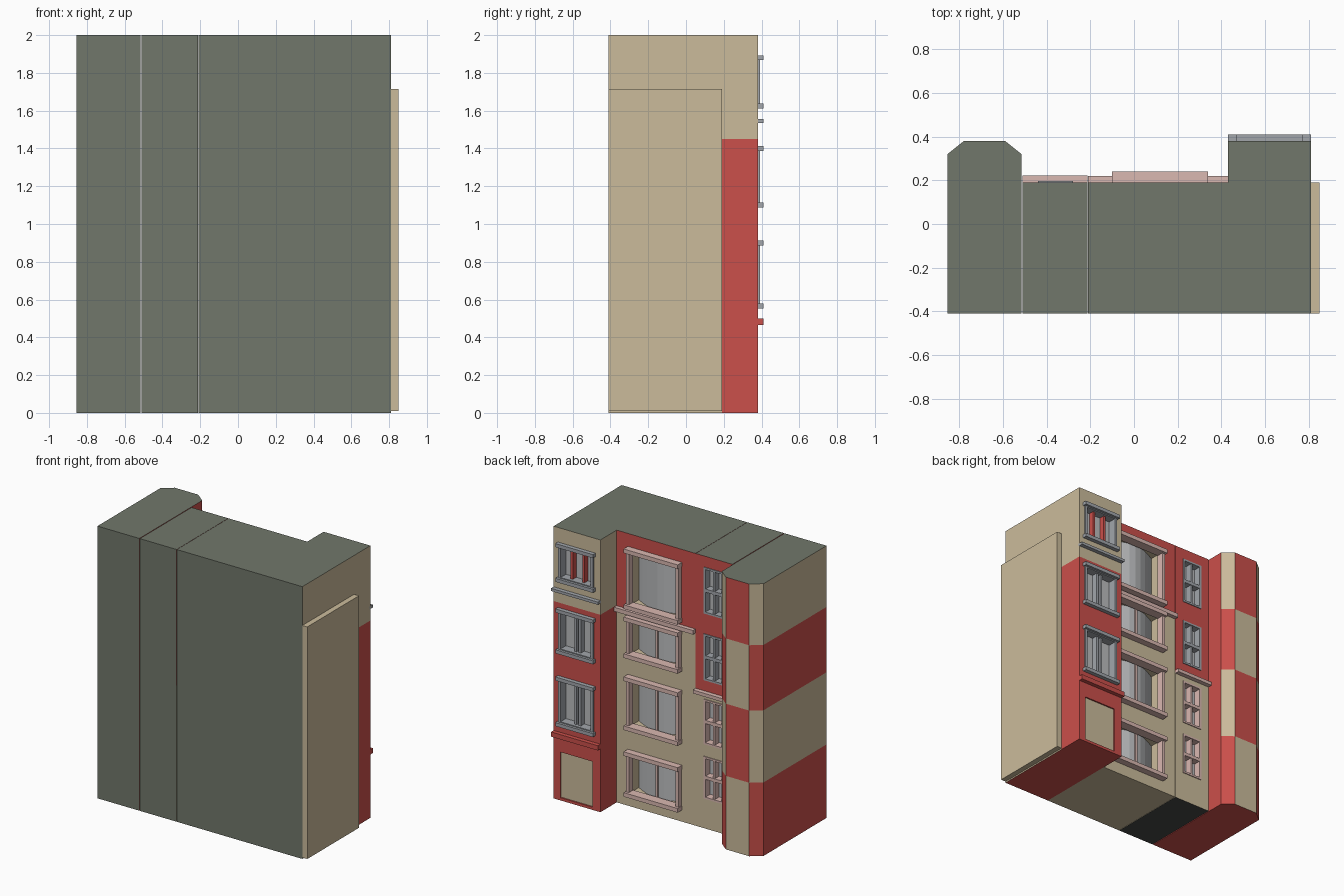
import bpy, bmesh, math
from mathutils import Vector

if "Cube" in bpy.data.objects:
    bpy.data.objects.remove(bpy.data.objects["Cube"])

COL = {
    "cream": (0.60, 0.50, 0.33), "red": (0.60, 0.08, 0.07), "green": (0.165, 0.185, 0.145),
    "pink": (0.70, 0.48, 0.44), "grey": (0.36, 0.38, 0.41), "glass": (0.50, 0.51, 0.52),
    "dark": (0.06, 0.065, 0.06),
}
MATS = {}
for n, c in COL.items():
    MATS[n] = bpy.data.materials.new(n)
    MATS[n].diffuse_color = (*c, 1)


def finish(name, bm, mats):
    bmesh.ops.recalc_face_normals(bm, faces=bm.faces)
    me = bpy.data.meshes.new(name)
    bm.to_mesh(me)
    bm.free()
    for m in mats:
        me.materials.append(MATS[m])
    ob = bpy.data.objects.new(name, me)
    bpy.context.collection.objects.link(ob)
    return ob


def boxes(name, items, mats=()):
    """One object made of boxes given as (x0, x1, y0, y1, z0, z1)."""
    bm = bmesh.new()
    for x0, x1, y0, y1, z0, z1 in items:
        r = bmesh.ops.create_cube(bm, size=1)
        for v in r["verts"]:
            v.co = Vector(((x0 + x1) / 2 + v.co.x * (x1 - x0),
                           (y0 + y1) / 2 + v.co.y * (y1 - y0),
                           (z0 + z1) / 2 + v.co.z * (z1 - z0)))
    return finish(name, bm, mats)


def mass(name, pts, zs, colour, bottom, base):
    """Vertical prism with storey bands; colour(normal, centre, band) names each wall's material."""
    mats = [base] + [m for m in COL if m != base]
    bm = bmesh.new()
    rings = [[bm.verts.new((x, y, z)) for x, y in pts] for z in zs]
    n = len(pts)
    for k in range(len(zs) - 1):
        for i in range(n):
            j = (i + 1) % n
            f = bm.faces.new((rings[k][i], rings[k][j], rings[k + 1][j], rings[k + 1][i]))
            f.normal_update()
            m = "green" if f.normal.y < -0.9 else colour(f.normal, f.calc_center_median(), k)
            f.material_index = mats.index(m)
    bm.faces.new(rings[-1]).material_index = mats.index("green")
    bm.faces.new(rings[0][::-1]).material_index = mats.index(bottom)
    return finish(name, bm, mats)


def cut(ob, holes):
    cutter = boxes("cutter", holes)
    cutter.hide_render = True
    mod = ob.modifiers.new("openings", "BOOLEAN")
    mod.operation, mod.solver, mod.object = "DIFFERENCE", "EXACT", cutter
    bpy.context.view_layer.objects.active = ob
    bpy.ops.object.modifier_apply(modifier=mod.name)
    bpy.data.objects.remove(cutter)


def frame(x0, x1, z0, z1, y0, y1, t):
    return [(x0, x0 + t, y0, y1, z0, z1), (x1 - t, x1, y0, y1, z0, z1),
            (x0 + t, x1 - t, y0, y1, z0, z0 + t), (x0 + t, x1 - t, y0, y1, z1 - t, z1)]


def bow_glass(name, x0, x1, z0, z1, y_edge, bulge, n=8):
    """Outward-bowed pane."""
    bm = bmesh.new()
    cols = []
    for i in range(n + 1):
        t = i / n
        x, y = x0 + (x1 - x0) * t, y_edge + bulge * math.sin(math.pi * t)
        cols.append((bm.verts.new((x, y, z0)), bm.verts.new((x, y, z1))))
    for a, b in zip(cols, cols[1:]):
        bm.faces.new((b[0], a[0], a[1], b[1]))
    ob = finish(name, bm, ["glass"])
    return ob


F, T = 0.19, 0.38      # main facade plane, projecting tower plane

# Bay tower with chamfered corners and checkered storeys
def bay_colour(n, c, k):
    if n.x > 0.95:
        return "red"
    return ("cream", "red")[k % 2] if n.y > 0.95 else ("red", "cream")[k % 2]

mass("bay_tower", [(-0.855, -0.41), (-0.515, -0.41), (-0.515, 0.32), (-0.59, T), (-0.78, T), (-0.855, 0.32)],
     [0, 0.54, 1.07, 1.55, 2], bay_colour, "red", "red")

# Stair section, central section and entrance tower
stair = mass("stair_section", [(-0.51, -0.41), (-0.212, -0.41), (-0.212, F), (-0.51, F)],
             [0, 1.0, 2], lambda n, c, k: ("cream", "red")[k], "dark", "cream")
centre = mass("central_section", [(-0.21, -0.41), (0.43, -0.41), (0.43, F), (-0.21, F)],
              [0, 1.43, 2], lambda n, c, k: ("cream", "red")[k], "cream", "cream")
tower = mass("entrance_tower", [(0.43, -0.41), (0.81, -0.41), (0.81, F), (0.81, T), (0.43, T), (0.43, F)],
             [0, 1.45, 2], lambda n, c, k: "cream" if k or c.y < F - 0.01 else "red", "red", "red")
boxes("side_panel", [(0.81, 0.85, -0.41, F, 0.01, 1.715)], ["cream"])

# Openings
stair_z = [(0.22, 0.53), (0.62, 0.95), (1.09, 1.43), (1.58, 1.92)]
main_z = [(0.10, 0.40), (0.59, 0.95), (1.12, 1.39), (1.48, 1.89)]
tower_z = [(0.565, 0.90), (1.10, 1.40), (1.625, 1.88)]
cut(stair, [(-0.44, -0.28, F - 0.06, F + 0.1, a, b) for a, b in stair_z])
cut(centre, [(-0.08, 0.32, F - 0.11, F + 0.1, a, b) for a, b in main_z])
cut(tower, [(0.49, 0.755, T - 0.06, T + 0.1, a, b) for a, b in tower_z]
    + [(0.495, 0.755, T - 0.015, T + 0.1, 0.02, 0.355)])
boxes("door_panel", [(0.495, 0.755, T - 0.03, T - 0.01, 0.02, 0.355)], ["cream"])

# Stair windows: four panes each
for i, (a, b) in enumerate(stair_z):
    m = (a + b) / 2
    boxes(f"stair_glass_{i}", [(-0.44, -0.28, F - 0.065, F - 0.05, a, b)], ["glass"])
    boxes(f"stair_frame_{i}", frame(-0.44, -0.28, a, b, F - 0.05, F + 0.006, 0.014)
          + [(-0.368, -0.352, F - 0.05, F, a, b), (-0.43, -0.29, F - 0.05, F + 0.003, m - 0.012, m + 0.012)],
          ["pink" if i < 2 else "grey"])

# Main windows: bowed glass, side jambs, lintel and sill
for i, (a, b) in enumerate(main_z):
    bow_glass(f"main_glass_{i}", -0.08, 0.32, a, b, F - 0.10, 0.07)
    boxes(f"main_surround_{i}",
          [(-0.10, 0.34, F - 0.02, F + 0.05, a - 0.015, a + 0.015),
           (-0.10, 0.34, F - 0.02, F + 0.05, b - 0.015, b + 0.015),
           (-0.095, -0.07, F - 0.02, F + 0.03, a, b), (0.31, 0.335, F - 0.02, F + 0.03, a, b)], ["pink"])
    if i < 3:
        boxes(f"main_mullion_{i}", [(0.113, 0.127, F - 0.05, F - 0.02, a, b)], ["pink"])

# Entrance tower windows
for i, (a, b) in enumerate(tower_z):
    boxes(f"tower_glass_{i}", [(0.49, 0.755, T - 0.065, T - 0.05, a, b)], ["glass"])
    boxes(f"tower_surround_{i}", frame(0.48, 0.765, a, b, T - 0.05, T + 0.012, 0.02)
          + [(0.47, 0.775, T - 0.02, T + 0.03, z - 0.013, z + 0.013) for z in (a, b)], ["grey"])
    xs = (0.575, 0.67) if i == 2 else (0.605, 0.64)
    boxes(f"tower_mullions_{i}", [(x - 0.009, x + 0.009, T - 0.05, T - 0.01, a, b) for x in xs],
          ["red" if i == 2 else "grey"])

# Cornices
boxes("stair_cornice", [(-0.51, -0.212, F - 0.01, F + 0.033, 0.985, 1.01)], ["pink"])
boxes("central_cornice", [(-0.21, 0.43, F - 0.01, F + 0.03, 1.415, 1.445)], ["pink"])
boxes("tower_upper_cornice", [(0.43, 0.81, T - 0.01, 0.41, 1.535, 1.555)], ["grey"])
boxes("tower_lower_cornice", [(0.43, 0.81, T - 0.01, 0.41, 0.465, 0.50)], ["red"])

for m in bpy.data.materials:
    if m.users and not m.is_grease_pencil:
        m.use_nodes = True
        m.node_tree.nodes["Principled BSDF"].inputs["Base Color"].default_value = m.diffuse_color
